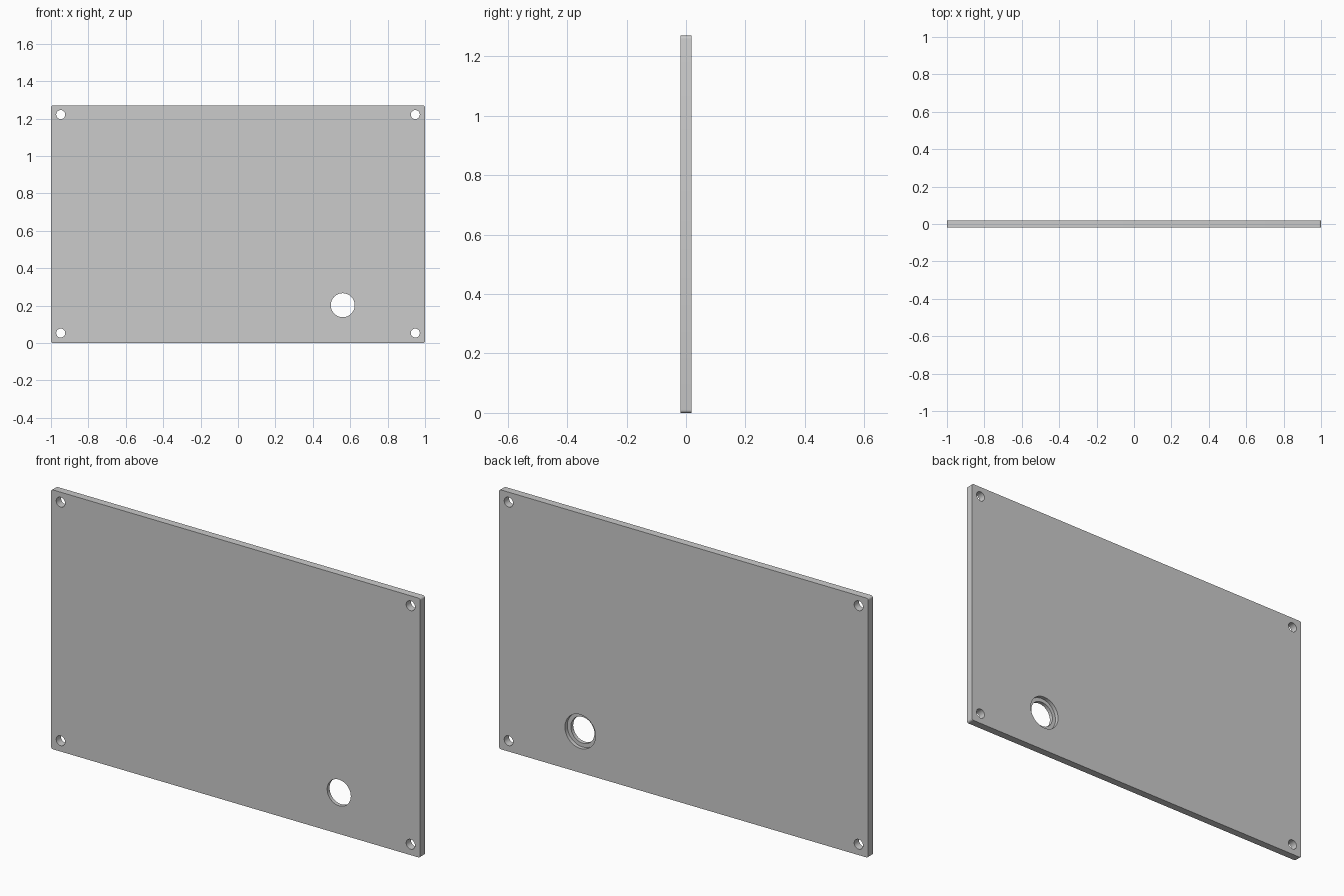
import bpy
import bmesh
from math import radians

if "Cube" in bpy.data.objects:
    bpy.data.objects.remove(bpy.data.objects["Cube"])

HEIGHT, THICK = 1.27, 0.037
HALF = THICK / 2

# Panel slab with slightly rounded corners
bpy.ops.mesh.primitive_cube_add(size=1, location=(0, 0, HEIGHT / 2))
panel = bpy.context.object
panel.name = "panel"
panel.scale = (2, THICK, HEIGHT)
bpy.ops.object.transform_apply(location=True, rotation=True, scale=True)

bm = bmesh.new()
bm.from_mesh(panel.data)
corners = [e for e in bm.edges if abs(e.verts[0].co.y - e.verts[1].co.y) > 0.01]
bmesh.ops.bevel(bm, geom=corners, offset=0.01, segments=4, profile=0.5, affect='EDGES')
bm.to_mesh(panel.data)
bm.free()


def drill(x, z, radius, y0=-0.1, y1=0.1):
    """Cut a round hole along y from y0 to y1."""
    bpy.ops.mesh.primitive_cylinder_add(
        vertices=48, radius=radius, depth=y1 - y0,
        location=(x, (y0 + y1) / 2, z), rotation=(radians(90), 0, 0))
    cutter = bpy.context.object
    cutter.name = "hole_cutter"
    cutter.hide_render = True
    mod = panel.modifiers.new("hole", 'BOOLEAN')
    mod.operation = 'DIFFERENCE'
    mod.solver = 'EXACT'
    mod.object = cutter
    bpy.ops.object.select_all(action='DESELECT')
    panel.select_set(True)
    bpy.context.view_layer.objects.active = panel
    bpy.ops.object.modifier_apply(modifier=mod.name)
    bpy.data.objects.remove(cutter, do_unlink=True)


# Corner screw holes
for x in (-0.948, 0.948):
    for z in (0.053, HEIGHT - 0.049):
        drill(x, z, 0.024)

# Large hole with a counterbore on the back
drill(0.56, 0.202, 0.064)
drill(0.56, 0.202, 0.083, 0.0, 0.1)

bpy.ops.object.shade_smooth_by_angle(angle=radians(30))
